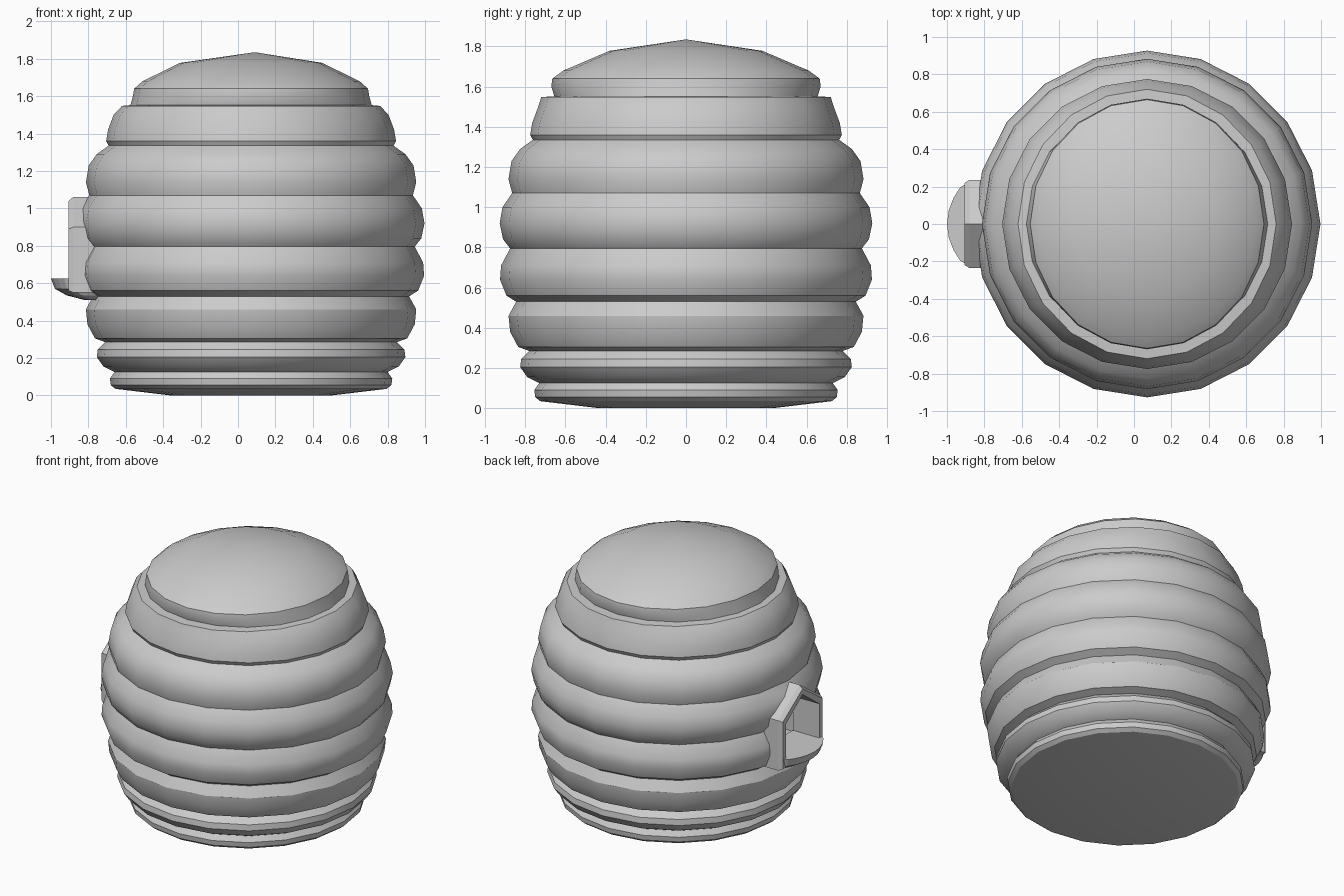
import bpy, bmesh, math

if "Cube" in bpy.data.objects:
    bpy.data.objects.remove(bpy.data.objects["Cube"])

CX, SIDES = 0.07, 20


def finish(name, bm, angle=32):
    bmesh.ops.recalc_face_normals(bm, faces=bm.faces)
    me = bpy.data.meshes.new(name)
    bm.to_mesh(me)
    bm.free()
    ob = bpy.data.objects.new(name, me)
    bpy.context.collection.objects.link(ob)
    return ob


def smooth(ob, deg=32):
    bpy.ops.object.select_all(action='DESELECT')
    ob.select_set(True)
    bpy.context.view_layer.objects.active = ob
    bpy.ops.object.shade_smooth_by_angle(angle=math.radians(deg))


def loft(bm, rings, cap_start=False, cap_end=False):
    vs = [[bm.verts.new(p) for p in r] for r in rings]
    for a, b in zip(vs, vs[1:]):
        n = len(a)
        for i in range(n):
            bm.faces.new((a[i], a[(i + 1) % n], b[(i + 1) % n], b[i]))
    if cap_start:
        bm.faces.new(vs[0])
    if cap_end:
        bm.faces.new(vs[-1])
    return vs


def circle(rx, ry, z):
    return [(CX + rx * math.cos(2 * math.pi * i / SIDES),
             ry * math.sin(2 * math.pi * i / SIDES), z) for i in range(SIDES)]


# stacked coils: one lathed profile with (radius, height) per tier
profile = [
    (0.43, 0.0), (0.725, 0.035), (0.75, 0.055), (0.755, 0.09), (0.73, 0.125),
    (0.79, 0.155), (0.825, 0.205), (0.82, 0.245), (0.78, 0.285),
    (0.835, 0.305), (0.875, 0.38), (0.883, 0.46), (0.845, 0.53),
    (0.893, 0.56), (0.925, 0.64), (0.92, 0.71), (0.875, 0.795),
    (0.91, 0.84), (0.927, 0.92), (0.913, 1.0), (0.865, 1.07),
    (0.883, 1.14), (0.868, 1.23), (0.825, 1.29), (0.762, 1.335),
    (0.775, 1.36), (0.765, 1.42), (0.735, 1.50)]
rings = [circle(r, r, z) for r, z in profile]
# oval cap on top
for rx, ry, z in [(0.69, 0.72, 1.548), (0.645, 0.655, 1.552), (0.632, 0.67, 1.60),
                  (0.625, 0.665, 1.64), (0.58, 0.61, 1.68), (0.38, 0.38, 1.778)]:
    rings.append(circle(rx, ry, z))
bm = bmesh.new()
vs = loft(bm, rings, cap_start=True)
top = bm.verts.new((CX + 0.02, 0, 1.835))
for i in range(SIDES):
    bm.faces.new((vs[-1][i], vs[-1][(i + 1) % SIDES], top))
hive = finish("hive_body", bm)


def house(x, hw, bottom, eave, apex):
    return [(x, -hw, bottom), (x, hw, bottom), (x, hw, eave), (x, 0, apex), (x, -hw, eave)]


# entrance tunnel cut into the body
bm = bmesh.new()
loft(bm, [house(-1.2, 0.205, 0.605, 0.875, 1.02),
          house(-0.45, 0.205, 0.605, 0.875, 1.02)], True, True)
cutter = finish("entrance_cutter", bm)
cutter.hide_render = True
mod = hive.modifiers.new("entrance", 'BOOLEAN')
mod.operation = 'DIFFERENCE'
mod.solver = 'EXACT'
mod.object = cutter
bpy.context.view_layer.objects.active = hive
bpy.ops.object.modifier_apply(modifier=mod.name)
bpy.data.objects.remove(cutter)
smooth(hive)

# house-shaped door frame
bm = bmesh.new()
loft(bm, [house(-0.75, 0.235, 0.55, 0.90, 1.062),
          house(-0.88, 0.235, 0.55, 0.90, 1.062),
          house(-0.905, 0.22, 0.56, 0.89, 1.04),
          house(-0.905, 0.185, 0.61, 0.865, 1.0),
          house(-0.70, 0.185, 0.61, 0.865, 1.0),
          ])
finish("door_frame", bm)

# rounded landing ledge, tapering underneath
half = [(-0.70, 0.215), (-0.89, 0.22), (-0.93, 0.195), (-0.965, 0.14), (-0.99, 0.075)]
plan = half + [(-1.0, 0)] + [(x, -y) for x, y in reversed(half)]


def ledge_ring(s, z):
    return [(-0.70 + (x + 0.70) * s, y * (0.5 + s / 2), z) for x, y in plan]


bm = bmesh.new()
loft(bm, [ledge_ring(1, 0.625), ledge_ring(0.93, 0.57), ledge_ring(0.72, 0.535),
          ledge_ring(0.4, 0.51)], True, True)
finish("landing_ledge", bm)
